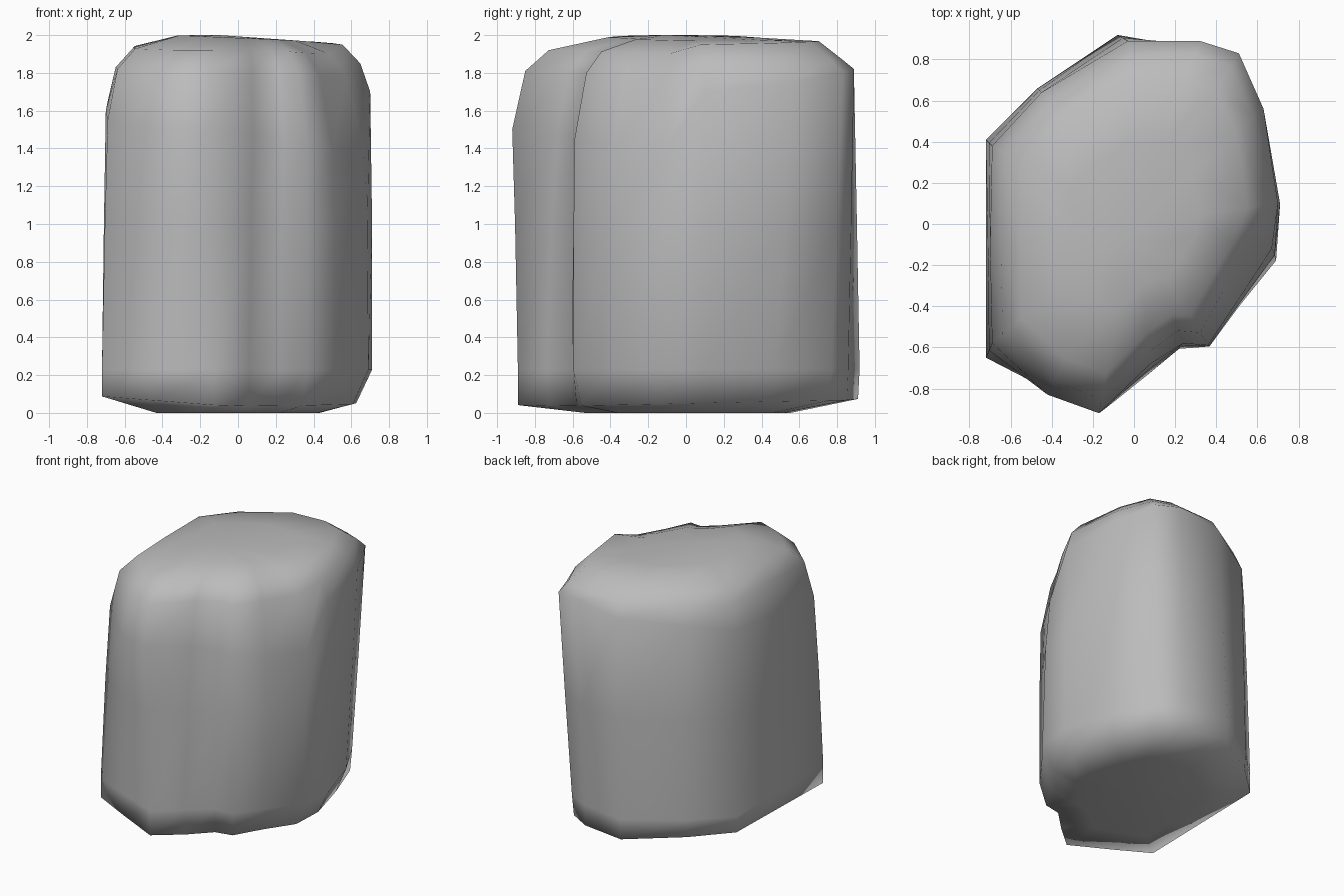
import bpy
import bmesh
from mathutils import Vector

default_cube = bpy.data.objects.get("Cube")
if default_cube:
    bpy.data.objects.remove(default_cube, do_unlink=True)

# Single stone colour
stone = bpy.data.materials.new("grey stone")
stone.use_nodes = True
colour = (0.5, 0.5, 0.5, 1)
stone.diffuse_color = colour
stone.node_tree.nodes["Principled BSDF"].inputs["Base Color"].default_value = colour

# Vertical ridges of the boulder: low x, y; shoulder x, y, z; foot chamfer
ridges = [
    (-.72, -.65, -.69, -.58, 1.55, .0), (-.46, -.76, -.42, -.83, 1.5, .0),
    (-.13, -.89, -.17, -.92, 1.5, .0), (.06, -.74, .08, -.68, 1.48, .02),
    (.22, -.61, .24, -.58, 1.45, .05), (.37, -.60, .36, -.59, 1.45, .08),
    (.52, -.40, .50, -.38, 1.4, .11), (.70, -.18, .67, -.12, 1.38, .13),
    (.72, .10, .70, .10, 1.7, .13), (.60, .48, .63, .56, 1.75, .1),
    (.44, .77, .51, .83, 1.8, .02), (.27, .86, .32, .89, 1.82, .01),
    (-.08, .92, -.03, .89, 1.76, .01), (-.47, .66, -.45, .64, 1.72, .01),
    (-.72, .41, -.69, .38, 1.65, .0), (-.72, -.15, -.70, -.12, 1.6, .0),
]


def crown_scale(shoulder):
    """Ridges with a low shoulder lean further in at the crown."""
    return .925 - max(0, 1.5 - shoulder) * .6


def foot_height(p):
    return .05 + max(0, -p.x) * .07 + p.y * .02


def ridge_points(ax, ay, bx, by, shoulder, chamfer):
    """Points up one ridge, from the underside to the crown."""
    low, top = Vector((ax, ay)), Vector((bx, by))
    crown = crown_scale(shoulder)
    path = [
        (low * .6, 0),
        (low * (1 - chamfer), foot_height(low)),
        (low * (1 - chamfer * .1), .23),
        (low.lerp(top, .5), 1),
        (top, shoulder),
        (top * crown, 1.84 + (shoulder - 1.65) * .2),
        (top * (crown - .135), 1.95 + (shoulder - 1.7) * .15),
        (top * .45, 1.985 - .02 * bx),
    ]
    return [(p.x, p.y, z) for p, z in path]


def fan(bm, loop, centre):
    tip = bm.verts.new(centre)
    for i, v in enumerate(loop):
        bm.faces.new((v, loop[(i + 1) % len(loop)], tip))


# Skin the ridges, then close the underside and the crown
bm = bmesh.new()
columns = [[bm.verts.new(p) for p in ridge_points(*r)] for r in ridges]
for i, left in enumerate(columns):
    right = columns[(i + 1) % len(columns)]
    for k in range(len(left) - 1):
        bm.faces.new((left[k], right[k], right[k + 1], left[k + 1]))
fan(bm, [c[0] for c in columns], (0, 0, 0))
fan(bm, [c[-1] for c in columns], (-.1, -.1, 2))
bmesh.ops.recalc_face_normals(bm, faces=bm.faces)

mesh = bpy.data.meshes.new("boulder")
bm.to_mesh(mesh)
bm.free()
mesh.materials.append(stone)
boulder = bpy.data.objects.new("boulder", mesh)
bpy.context.collection.objects.link(boulder)

# Soft shading all over
mesh.shade_smooth()
